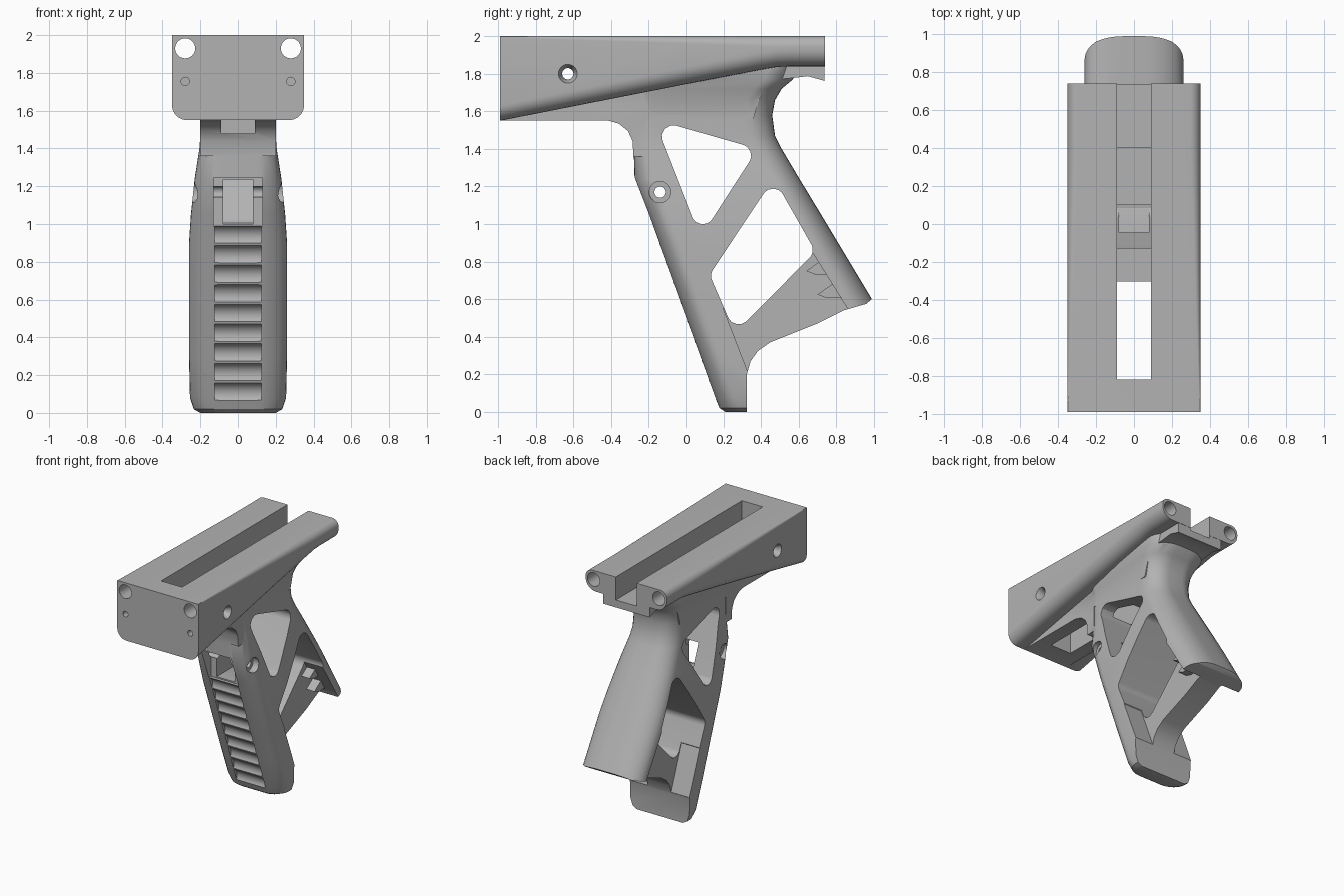
import bpy, bmesh, math
from mathutils import Vector, Matrix

cube = bpy.data.objects.get("Cube")
if cube:
    bpy.data.objects.remove(cube, do_unlink=True)

grey = bpy.data.materials.new("matte_grey")
grey.use_nodes = True
grey.diffuse_color = (0.45, 0.45, 0.45, 1)
grey.node_tree.nodes["Principled BSDF"].inputs["Base Color"].default_value = grey.diffuse_color


def finish(name, bm):
    bmesh.ops.recalc_face_normals(bm, faces=bm.faces[:])
    me = bpy.data.meshes.new(name)
    bm.to_mesh(me)
    bm.free()
    me.materials.append(grey)
    ob = bpy.data.objects.new(name, me)
    bpy.context.collection.objects.link(ob)
    return ob


def loft(name, rings):
    """Skin closed rings of points and cap both ends."""
    bm = bmesh.new()
    loops = [[bm.verts.new(p) for p in ring] for ring in rings]
    n = len(loops[0])
    for a, b in zip(loops, loops[1:]):
        for i in range(n):
            j = (i + 1) % n
            bm.faces.new((a[i], a[j], b[j], b[i]))
    bm.faces.new(loops[0])
    bm.faces.new(loops[-1])
    return finish(name, bm)


def prism(name, pts, x0, x1):
    """Extrude a (y, z) outline across x."""
    return loft(name, [[(x, y, z) for y, z in pts] for x in (x0, x1)])


def box(name, x, y, z):
    return prism(name, [(y[0], z[0]), (y[1], z[0]), (y[1], z[1]), (y[0], z[1])], *x)


def rod(name, axis, centre, length, r1, r2=None):
    bm = bmesh.new()
    rot = Vector((0, 0, 1)).rotation_difference(Vector(axis)).to_matrix().to_4x4()
    bmesh.ops.create_cone(bm, cap_ends=True, segments=32, radius1=r1,
                          radius2=r1 if r2 is None else r2, depth=length,
                          matrix=Matrix.Translation(centre) @ rot)
    return finish(name, bm)


def rounded(corners, r, steps=6):
    """Outline with every corner filleted."""
    out = []
    pts = [Vector(c) for c in corners]
    for i, p in enumerate(pts):
        a = (pts[i - 1] - p).normalized()
        b = (pts[(i + 1) % len(pts)] - p).normalized()
        half = a.angle(b) / 2
        mid = p + (a + b).normalized() * r / math.sin(half)
        u = p + a * r / math.tan(half) - mid
        v = p + b * r / math.tan(half) - mid
        for k in range(steps + 1):
            d = u.lerp(v, k / steps).normalized() * r
            out.append(tuple(mid + d))
    return out


def combine(target, tool, mode):
    mod = target.modifiers.new("cut", 'BOOLEAN')
    mod.operation, mod.solver, mod.object = mode, 'EXACT', tool
    bpy.context.view_layer.objects.active = target
    bpy.ops.object.modifier_apply(modifier=mod.name)
    bpy.data.objects.remove(tool, do_unlink=True)


def arc(cx, cy, rx, ry, start, steps=8):
    return [(cx + rx * math.cos(math.radians(start + 90 * k / steps)),
             cy + ry * math.sin(math.radians(start + 90 * k / steps))) for k in range(steps + 1)]


# Receiver: wide block whose underside rises toward the rear
def receiver_ring(y, bottom, top_r, low_r):
    h = 0.35
    pts = (arc(h - top_r, 2 - top_r, top_r, top_r, 0) + arc(top_r - h, 2 - top_r, top_r, top_r, 90)
           + arc(low_r - h, bottom + low_r, low_r, low_r, 180)
           + arc(h - low_r, bottom + low_r, low_r, low_r, 270))
    return [(x, y, z) for x, z in pts]


frame = loft("frame", [receiver_ring(*s) for s in (
    (-0.99, 1.55, 0.003, 0.08), (-0.6, 1.627, 0.02, 0.085), (0.0, 1.745, 0.04, 0.09),
    (0.4, 1.822, 0.055, 0.09), (0.48, 1.836, 0.055, 0.09), (0.55, 1.84, 0.055, 0.09),
    (0.74, 1.84, 0.055, 0.09))])


# Grip: rounded horizontal sections stacked upward
def grip_ring(z, front, back, w):
    f, b = 0.11, 0.15
    pts = (arc(0.06, back - b, w - 0.06, b, 0) + arc(-0.06, back - b, w - 0.06, b, 90)
           + arc(-0.1, front + f, w - 0.1, f, 180) + arc(0.1, front + f, w - 0.1, f, 270))
    return [(x, y, z) for x, y in pts]


grip = loft("grip", [grip_ring(*s) for s in (
    (0.0, 0.21, 1.34, 0.2), (0.02, 0.18, 1.33, 0.235), (0.08, 0.155, 1.3, 0.255),
    (0.3, 0.075, 1.17, 0.26), (0.6, -0.035, 0.99, 0.26), (0.9, -0.145, 0.81, 0.26),
    (1.05, -0.2, 0.72, 0.25), (1.24, -0.275, 0.605, 0.23), (1.4, -0.28, 0.51, 0.205),
    (1.47, -0.28, 0.475, 0.2), (1.58, -0.28, 0.46, 0.2), (1.66, -0.28, 0.475, 0.21),
    (1.72, -0.28, 0.51, 0.225), (1.77, -0.28, 0.57, 0.24), (1.86, -0.28, 0.6, 0.24))])

# Remove everything below the sloping lower rail
combine(grip, prism("underside_cut", [
    (0.325, -0.2), (0.325, 0.2), (0.345, 0.27), (0.385, 0.325), (0.45, 0.37), (0.7, 0.47),
    (0.84, 0.54), (0.96, 0.575), (0.99, 0.6), (1.6, 0.62), (1.6, -0.2)], -0.5, 0.5), 'DIFFERENCE')

# Thin the lower web between the two straps
for s in (-1, 1):
    combine(grip, prism("web_recess", [
        (0.335, 0.2), (0.2, 0.55), (0.3, 0.7), (0.66, 0.87), (0.86, 0.55), (0.9, 0.4), (0.34, 0.1)],
        s * 0.1, s * 0.4), 'DIFFERENCE')

# Lightening holes
for corners in ([(-0.17, 1.557), (0.382, 1.4), (0.077, 0.927)],
                [(0.127, 0.73), (0.468, 1.243), (0.69, 0.852), (0.261, 0.421)]):
    combine(grip, prism("window_cut", rounded(corners, 0.06), -0.5, 0.5), 'DIFFERENCE')

# Fins on the rear strap
for y, z in ((0.64, 0.75), (0.7, 0.625)):
    combine(grip, prism("fin", [(y, z), (y + 0.08, z + 0.055), (y + 0.12, z + 0.06),
                                (y + 0.13, z - 0.02), (y + 0.05, z - 0.02)], -0.17, 0.17), 'UNION')

# Finger ridges on the front strap
for i in range(9):
    z = 0.93 - i * 0.104
    y = 0.185 - 0.367 * z
    combine(grip, rod("finger_groove", (1, 0, 0), (0, y - 0.045, z), 0.25, 0.065), 'DIFFERENCE')

# Central keel and rear tang tie the grip to the receiver
combine(frame, prism("keel", [
    (-0.985, 1.552), (-0.42, 1.552), (-0.36, 1.535), (-0.31, 1.495), (-0.285, 1.44), (-0.282, 1.36),
    (-0.21, 1.36), (-0.21, 1.56), (0.36, 1.56), (0.4, 1.7), (0.4, 1.9), (-0.985, 1.9)],
    -0.2, 0.2), 'UNION')
combine(frame, prism("tang", [
    (0.35, 1.85), (0.35, 1.7), (0.5, 1.77), (0.65, 1.787), (0.738, 1.762), (0.738, 1.85)],
    -0.2, 0.2), 'UNION')
combine(frame, grip, 'UNION')

# Long top slot and its deep well
combine(frame, box("slot_cut", (-0.09, 0.09), (-0.82, 0.9), (1.82, 2.2)), 'DIFFERENCE')
combine(frame, box("well_cut", (-0.09, 0.09), (-0.82, 0.4), (1.48, 1.9)), 'DIFFERENCE')

# Front pocket opening into the upper window
combine(frame, box("pocket_cut", (-0.13, 0.13), (-0.4, -0.15), (0.99, 1.245)), 'DIFFERENCE')
combine(frame, box("pocket_through", (-0.08, 0.08), (-0.4, 0.12), (1.0, 1.235)), 'DIFFERENCE')

# Rod bores, pilot holes and countersunk cross pins
for s in (-1, 1):
    combine(frame, rod("rod_bore", (0, 1, 0), (s * 0.28, 0, 1.93), 3, 0.053), 'DIFFERENCE')
    combine(frame, rod("pilot_hole", (0, 1, 0), (s * 0.28, -1, 1.755), 0.3, 0.022), 'DIFFERENCE')
    combine(frame, rod("receiver_sink", (s, 0, 0), (s * 0.335, -0.63, 1.8), 0.05, 0.03, 0.055),
            'DIFFERENCE')
    combine(frame, rod("grip_sink", (s, 0, 0), (s * 0.27, -0.14, 1.17), 0.16, 0.057), 'DIFFERENCE')
for y, z in ((-0.63, 1.8), (-0.14, 1.17)):
    combine(frame, rod("pin_hole", (1, 0, 0), (0, y, z), 1, 0.03), 'DIFFERENCE')

bpy.ops.object.select_all(action='DESELECT')
frame.select_set(True)
bpy.context.view_layer.objects.active = frame
bpy.ops.object.shade_smooth_by_angle(angle=math.radians(32))
